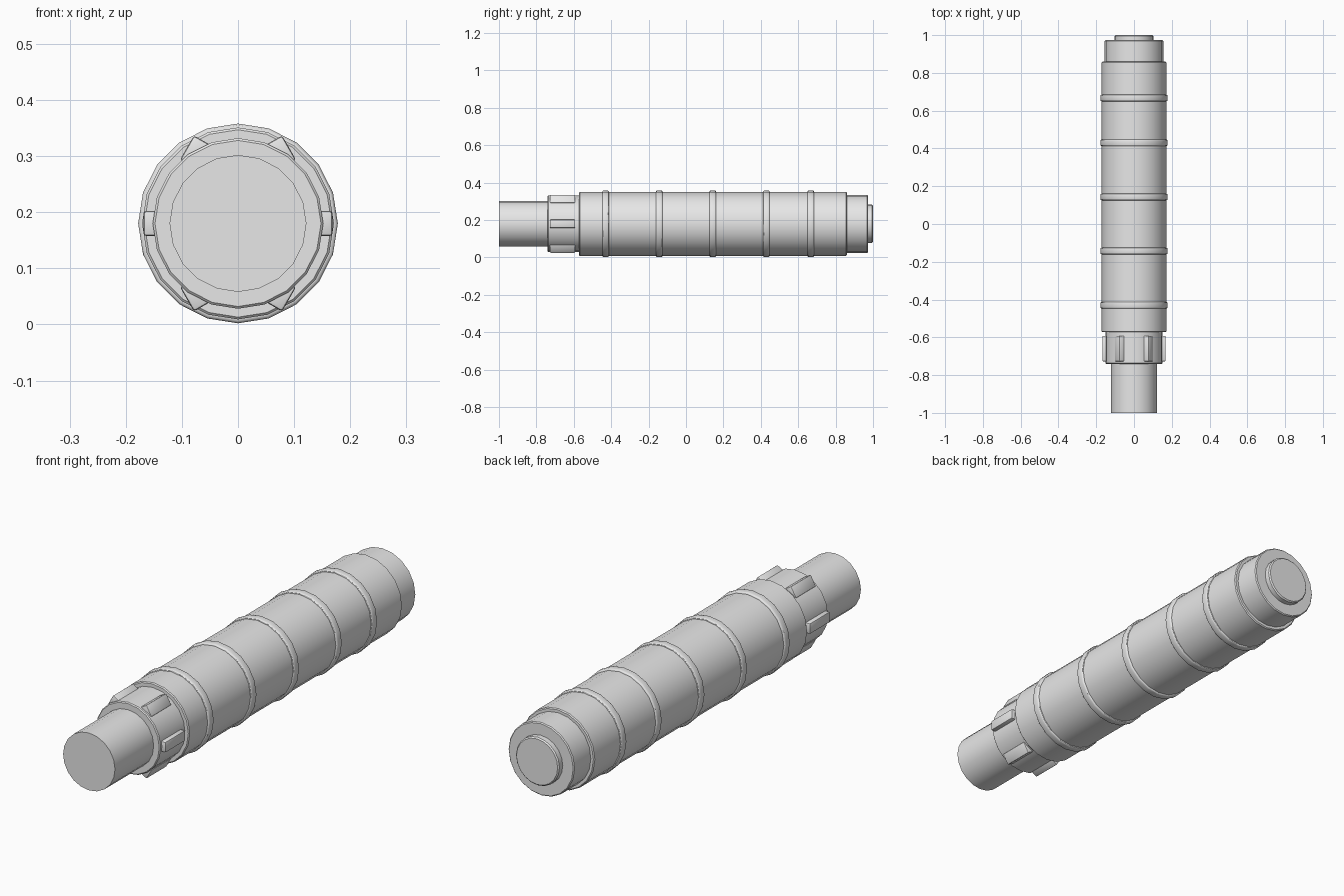
import bpy, bmesh, math
from mathutils import Matrix

if "Cube" in bpy.data.objects:
    bpy.data.objects.remove(bpy.data.objects["Cube"])

AXIS_Z = 0.18   # height of the long axis
SIDES = 20

grey = bpy.data.materials.new("light grey")
grey.diffuse_color = (0.8, 0.8, 0.8, 1)
grey.use_nodes = True
grey.node_tree.nodes["Principled BSDF"].inputs["Base Color"].default_value = grey.diffuse_color


def finish(name, bm):
    bmesh.ops.recalc_face_normals(bm, faces=bm.faces)
    me = bpy.data.meshes.new(name)
    bm.to_mesh(me)
    bm.free()
    me.materials.append(grey)
    me.polygons.foreach_set("use_smooth", [True] * len(me.polygons))
    me.set_sharp_from_angle(angle=math.radians(30))
    ob = bpy.data.objects.new(name, me)
    bpy.context.collection.objects.link(ob)
    return ob


def drum(name, radius, y0, y1, bevel=0.004, segments=1):
    """Cylinder along y with bevelled rims."""
    bm = bmesh.new()
    turn = Matrix.Translation((0, (y0 + y1) / 2, AXIS_Z)) @ Matrix.Rotation(math.pi / 2, 4, 'X')
    bmesh.ops.create_cone(bm, cap_ends=True, segments=SIDES, radius1=radius,
                          radius2=radius, depth=y1 - y0, matrix=turn)
    if bevel:
        rims = [e for e in bm.edges if abs(e.verts[0].co.y - e.verts[1].co.y) < 1e-5]
        bmesh.ops.bevel(bm, geom=rims, offset=bevel, segments=segments,
                        profile=0.5, affect='EDGES')
    return finish(name, bm)


# Main tubes, front to back
drum("front_neck", 0.122, -1.0, -0.70, 0.0)
drum("collar", 0.152, -0.74, -0.55)
drum("main_grip", 0.171, -0.572, 0.86)
drum("end_cap", 0.155, 0.80, 0.973)
drum("end_button", 0.102, 0.93, 1.0, 0.005)

# Rounded grip rings
for i, y in enumerate((-0.43, -0.143, 0.143, 0.43, 0.667)):
    drum(f"grip_ring_{i + 1}", 0.178, y - 0.0175, y + 0.0175, 0.007, 3)

# Six collar lugs; the diagonal ones are turned so that a corner sticks out
for i in range(6):
    a = i * math.pi / 3
    bm = bmesh.new()
    place = (Matrix.Translation((0.143 * math.cos(a), -0.66, AXIS_Z + 0.143 * math.sin(a)))
             @ Matrix.Rotation(a, 4, 'Y')
             @ Matrix.Diagonal((0.05, 0.135, 0.045, 1)))
    bmesh.ops.create_cube(bm, size=1, matrix=place)
    bmesh.ops.bevel(bm, geom=bm.edges[:], offset=0.005, segments=2,
                    profile=0.5, affect='EDGES')
    finish(f"collar_lug_{i + 1}", bm)
